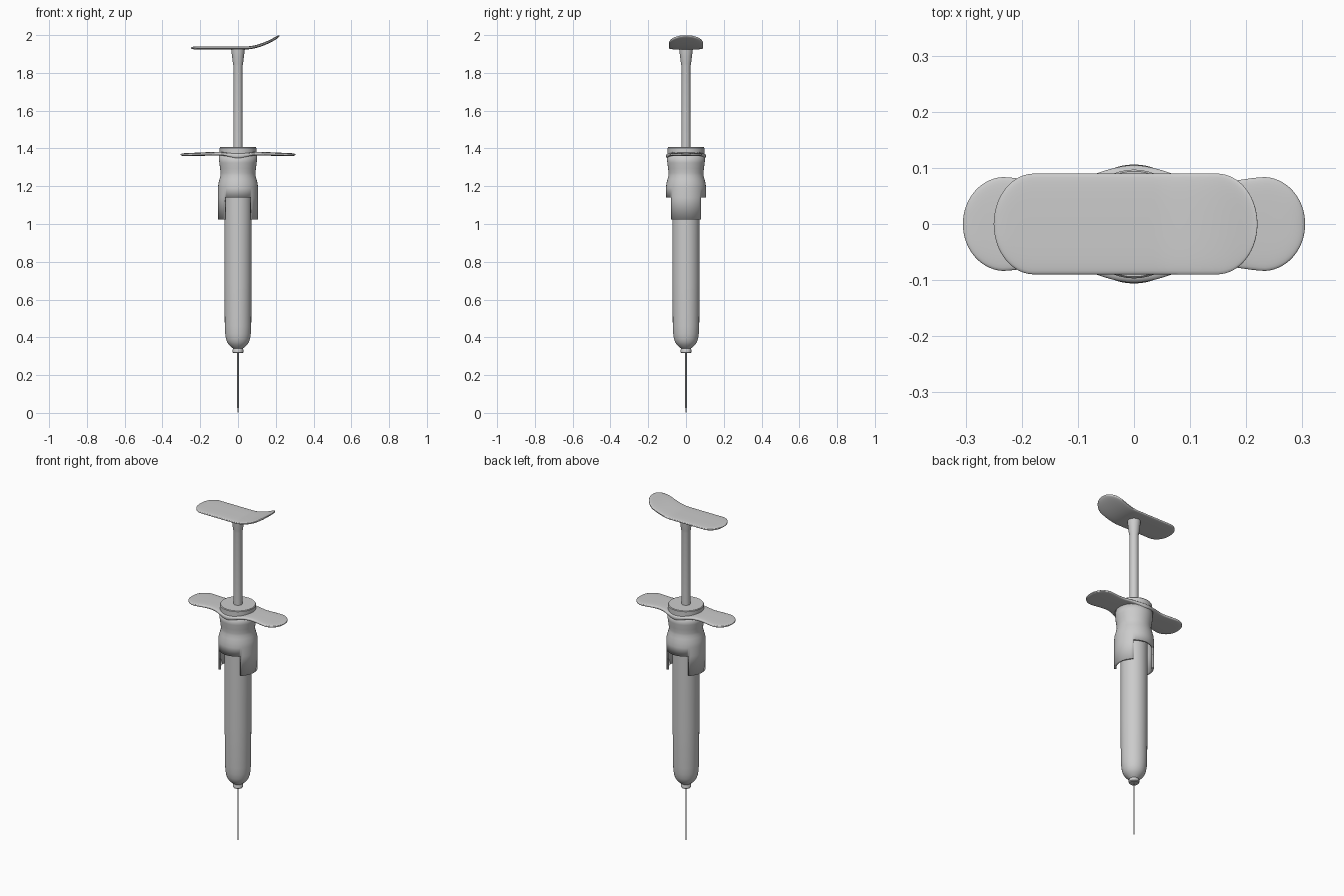
import bpy, bmesh, math

if "Cube" in bpy.data.objects:
    bpy.data.objects.remove(bpy.data.objects["Cube"])


def finish(name, bm, angle=35):
    bmesh.ops.remove_doubles(bm, verts=bm.verts, dist=1e-6)
    bmesh.ops.recalc_face_normals(bm, faces=bm.faces)
    me = bpy.data.meshes.new(name)
    bm.to_mesh(me)
    bm.free()
    ob = bpy.data.objects.new(name, me)
    bpy.context.collection.objects.link(ob)
    bpy.ops.object.select_all(action='DESELECT')
    ob.select_set(True)
    bpy.context.view_layer.objects.active = ob
    bpy.ops.object.shade_smooth_by_angle(angle=math.radians(angle))
    return ob


def skin(bm, rings, keep=lambda i, j: True):
    rows = [[bm.verts.new(p) for p in r] for r in rings]
    n = len(rows[0])
    for i in range(len(rows) - 1):
        for j in range(n):
            if keep(i, j):
                k = (j + 1) % n
                bm.faces.new((rows[i][j], rows[i][k], rows[i + 1][k], rows[i + 1][j]))
    return rows


def circle(r, z, n):
    return [(r * math.cos(2 * math.pi * j / n), r * math.sin(2 * math.pi * j / n), z)
            for j in range(n)]


def lathe(name, profile, n=48):
    bm = bmesh.new()
    rows = skin(bm, [circle(r, z, n) for r, z in profile])
    bm.faces.new(rows[0])
    bm.faces.new(rows[-1])
    return finish(name, bm)


def ease(keys, x):
    """Smooth interpolation through (x, value) keys."""
    for (a, va), (b, vb) in zip(keys, keys[1:]):
        if x <= b:
            t = max(0, (x - a) / (b - a))
            return va + (vb - va) * t * t * (3 - 2 * t)
    return keys[-1][1]


def paddle(name, x0, x1, end, width, height, thick, steps=72, n=32):
    """Rounded plate lofted along x from soft-edged cross-sections."""
    bm = bmesh.new()
    rings = []
    mid, half = (x0 + x1) / 2, (x1 - x0) / 2
    for i in range(steps + 1):
        x = mid - half * 0.99999 * math.cos(math.pi * i / steps)
        s = max(0, 1 - min(x - x0, x1 - x) / end)
        w = width(x) * math.sqrt(1 - s * s)
        t = thick(x) * (1 - s ** 6) ** 0.5
        ring = []
        for j in range(n):
            a = 2 * math.pi * (j + 0.5) / n
            c, d = math.cos(a), math.sin(a)
            ring.append((x, w * math.copysign(abs(c) ** 0.6, c),
                         height(x) + t * math.copysign(abs(d) ** 0.45, d)))
        rings.append(ring)
    rows = skin(bm, rings)
    bm.faces.new(rows[0])
    bm.faces.new(rows[-1])
    return finish(name, bm, 50)


# Needle, hub and barrel
lathe("needle", [(0.001, 0), (0.004, 0.025), (0.004, 0.34)], 16)
lathe("needle_hub", [(0.024, 0.317), (0.028, 0.321), (0.028, 0.335), (0.024, 0.342), (0.026, 0.36)])
lathe("barrel", [(0.022, 0.338), (0.034, 0.347), (0.048, 0.36), (0.058, 0.375), (0.064, 0.393),
                 (0.068, 0.42), (0.07, 0.46), (0.072, 0.70), (0.073, 1.30)])

# Sleeve shell, cut away at front and back so two side tabs hang down
SEG = 60
bm = bmesh.new()
sleeve = [(0.094, 1.025), (0.094, 1.14), (0.094, 1.19), (0.092, 1.212), (0.086, 1.235),
          (0.081, 1.255), (0.080, 1.27), (0.083, 1.295), (0.087, 1.325), (0.090, 1.365)]
skin(bm, [circle(r, z, SEG) for r, z in sleeve],
     lambda i, j: i > 0 or abs(math.cos(2 * math.pi * (j + 0.5) / SEG)) > math.cos(math.radians(48)))
for v in [v for v in bm.verts if not v.link_faces]:
    bm.verts.remove(v)
ob = finish("sleeve", bm)
mod = ob.modifiers.new("wall", 'SOLIDIFY')
mod.thickness = 0.012
mod.offset = -1

# Sleeve cap
lathe("sleeve_cap", [(0.09, 1.355), (0.097, 1.36), (0.097, 1.403), (0.094, 1.407), (0.03, 1.407)])

# Finger flange with a bulge around the sleeve and narrow waists
paddle("finger_flange", -0.305, 0.305, 0.075,
       lambda x: ease([(0, 0.105), (0.14, 0.074), (0.24, 0.084), (0.4, 0.084)], abs(x)),
       lambda x: ease([(0, 1.360), (0.1, 1.372), (0.31, 1.367)], abs(x)),
       lambda x: ease([(0, 0.018), (0.08, 0.010), (0.31, 0.008)], abs(x)))

# Plunger rod flaring towards the thumb plate
lathe("plunger_rod", [(0.024, 1.38), (0.024, 1.835), (0.027, 1.85), (0.031, 1.885),
                      (0.036, 1.922), (0.036, 1.932)], 32)

# Thumb plate, curled up at the right end
paddle("thumb_plate", -0.25, 0.22, 0.072,
       lambda x: 0.09,
       lambda x: 1.932 + 1.42 * max(0, x - 0.04) ** 1.8,
       lambda x: 0.008)
